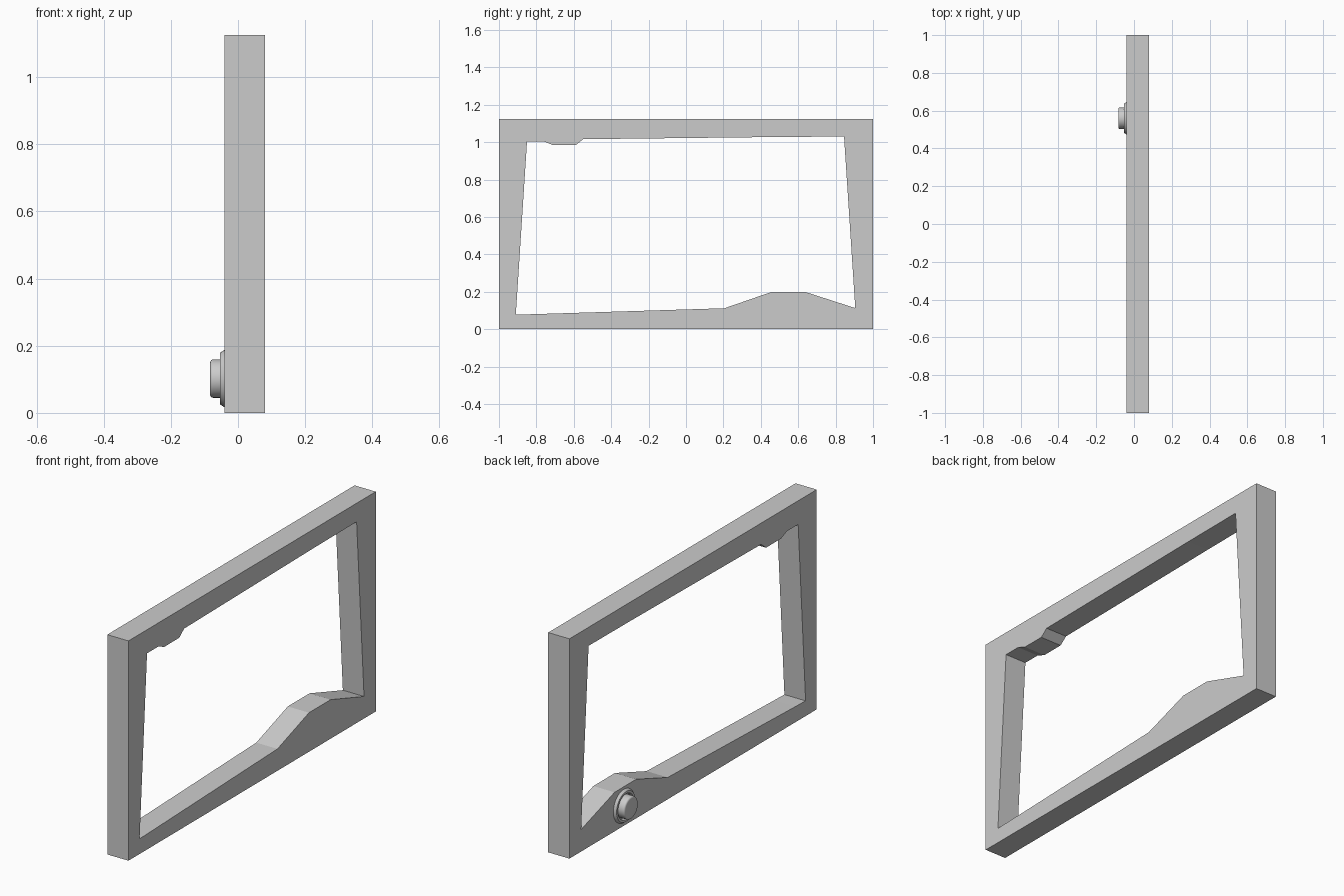
import bpy, bmesh, math
from mathutils import Vector

if "Cube" in bpy.data.objects:
    bpy.data.objects.remove(bpy.data.objects["Cube"])

X_BACK, X_FRONT = -0.04, 0.08


def finish(bm, name):
    bmesh.ops.recalc_face_normals(bm, faces=bm.faces)
    mesh = bpy.data.meshes.new(name)
    bm.to_mesh(mesh)
    bm.free()
    obj = bpy.data.objects.new(name, mesh)
    bpy.context.collection.objects.link(obj)
    return obj


# Bezel frame: outer rectangle with an irregular opening, as (y, z) profiles
outer = [(-1, 0), (1, 0), (1, 1.125), (-1, 1.125)]
opening = [(-0.91, 0.078), (-0.83, 0.08), (0.205, 0.112), (0.46, 0.2), (0.635, 0.2),
           (0.905, 0.113), (0.845, 1.03), (0.5, 1.028), (-0.55, 1.016), (-0.59, 0.984),
           (-0.71, 0.984), (-0.76, 1.004), (-0.85, 1.004)]
bm = bmesh.new()
edges = []
for loop in (outer, opening):
    vs = [bm.verts.new((X_BACK, y, z)) for y, z in loop]
    edges += [bm.edges.new((vs[i - 1], vs[i])) for i in range(len(vs))]
bmesh.ops.triangle_fill(bm, edges=edges, use_beauty=True, normal=(1, 0, 0))
ext = bmesh.ops.extrude_face_region(bm, geom=bm.faces[:], use_keep_orig=True)
moved = [g for g in ext["geom"] if isinstance(g, bmesh.types.BMVert)]
bmesh.ops.translate(bm, verts=moved, vec=(X_FRONT - X_BACK, 0, 0))
finish(bm, "bezel_frame")


# Round parts on the back, turned around the x axis
def lathe(name, profile, centre, sides=40):
    bm = bmesh.new()
    vs = [bm.verts.new((x, centre[0] + r, centre[1])) for r, x in profile]
    es = [bm.edges.new(p) for p in zip(vs, vs[1:])]
    bmesh.ops.spin(bm, geom=vs + es, cent=(0, *centre), axis=(1, 0, 0),
                   angle=math.tau, steps=sides, use_merge=True)
    bmesh.ops.remove_doubles(bm, verts=bm.verts, dist=1e-5)
    obj = finish(bm, name)
    bpy.ops.object.select_all(action='DESELECT')
    obj.select_set(True)
    bpy.context.view_layer.objects.active = obj
    bpy.ops.object.shade_smooth_by_angle(angle=math.radians(30))


centre = (0.56, 0.102)
lathe("knob_collar", [(0.085, -0.039), (0.085, -0.041), (0.077, -0.053),
                      (0.066, -0.053), (0.062, -0.041)], centre)
rim = [(0.048 + 0.009 * math.cos(a), -0.074 - 0.009 * math.sin(a))
       for a in [math.radians(d) for d in (0, 22.5, 45, 67.5, 90)]]
lathe("knob", [(0.057, -0.039)] + rim + [(0, -0.083)], centre)
